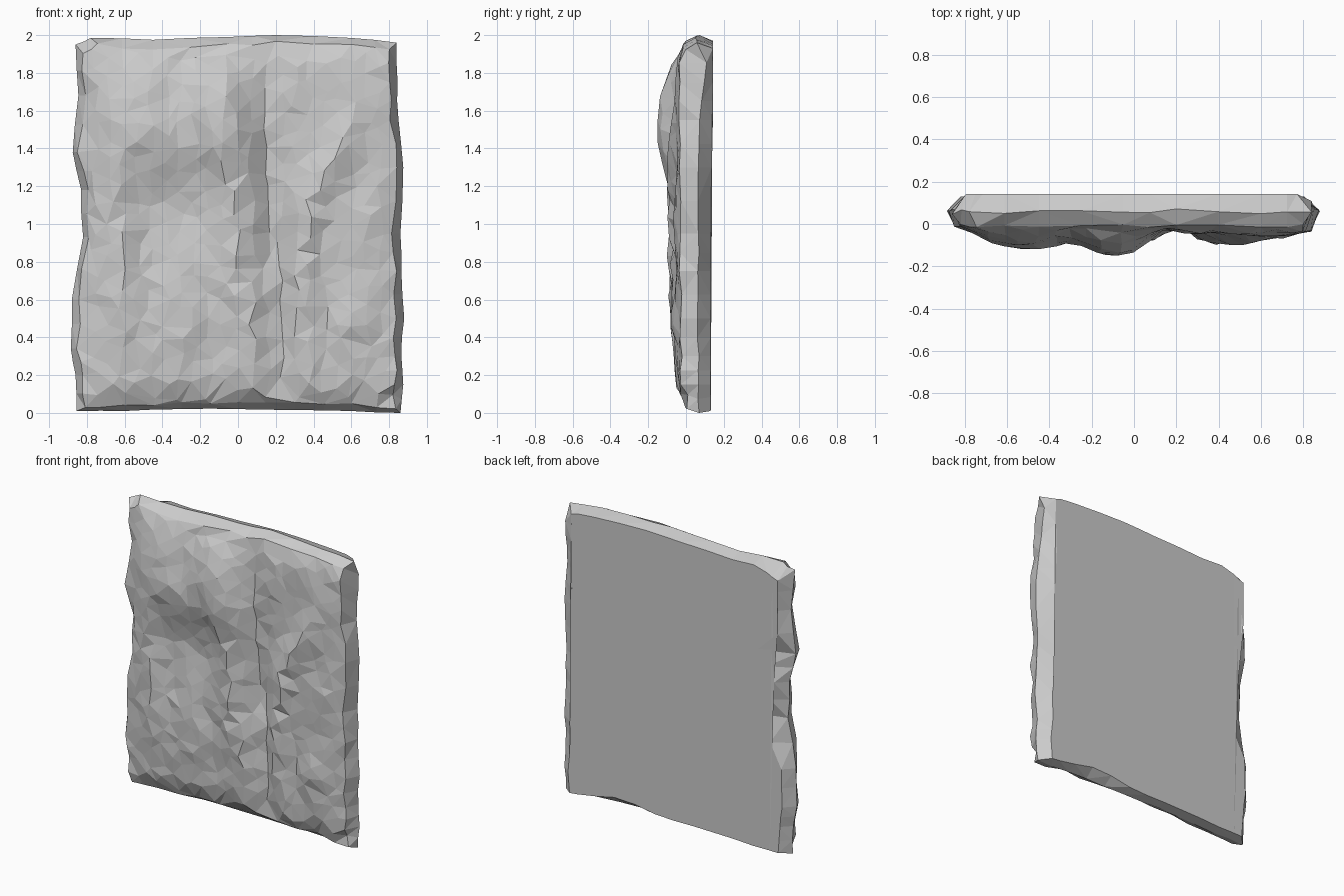
import bpy, bmesh, math, random
from mathutils import Vector
from mathutils.geometry import delaunay_2d_cdt

random.seed(5)
cube = bpy.data.objects.get("Cube")
if cube:
    bpy.data.objects.remove(cube, do_unlink=True)

# Outline of the slab, anticlockwise from the lower corner (x, z)
bottom = [(-.855, .01), (-.6, .01), (-.3, .02), (0, .02), (.3, .015), (.6, .01)]
right = [(.86, 0), (.875, .15), (.865, .3), (.88, .5), (.865, .75), (.86, .95),
         (.875, 1.3), (.85, 1.55), (.845, 1.75)]
top = [(.84, 1.96), (.6, 1.985), (.2, 2), (-.05, 1.99), (-.45, 1.975), (-.78, 1.985)]
left = [(-.86, 1.95), (-.845, 1.68), (-.875, 1.38), (-.83, 1.18), (-.82, .93),
        (-.88, .6), (-.885, .34), (-.86, .2)]

# Bulges, ridges and grooves: x, z, width, height, relief, slant
RELIEF = [
    (-.52, 1.53, .13, .2, .085, 0),    # upper bulge
    (-.3, 1.45, .12, .12, .04, 0),     # saddle
    (-.08, 1.57, .12, .23, .105, -.2), # highest bulge
    (-.61, .75, .06, .4, .055, -.05),  # outer ridge
    (-.72, 1.0, .08, .7, .015, 0),     # outer shoulder
    (-.33, .5, .12, .24, .05, .1),     # lower mound
    (.0, .8, .08, .5, .07, -.12),      # middle ridge
    (.2, .85, .05, .7, -.045, -.06),   # long groove
    (.36, .85, .06, .26, .065, .1),    # steep ridge
    (.51, 1.33, .07, .18, .06, .5),    # slanted ridge
    (.34, .35, .06, .2, .035, -.25),   # lower ridge
    (.6, .48, .09, .16, .045, 0),      # lower bulge
    (.63, 1.0, .1, .18, .035, 0),      # middle bulge
    (.56, 1.72, .08, .16, .03, 0),     # upper ridge
    (.3, 1.7, .12, .15, .015, 0),      # small upper bulge
    (.75, 1.3, .06, .5, .015, 0),      # edge ridge
    (-.35, 1.08, .16, .12, -.015, 0),  # recess
    (-.24, 1.89, .07, .05, -.04, 0),   # pit
]


def jitter(amount):
    return random.uniform(-amount, amount)


def dip(value, centre, width):
    return math.exp(-((value - centre) / width) ** 2)


def subdivided(points):
    """Add a slightly displaced midpoint to each outline edge."""
    ring = []
    for a, b in zip(points, points[1:] + points[:1]):
        ring.append(Vector(a))
        ring.append((Vector(a) + Vector(b)) / 2 + Vector((jitter(.005), jitter(.003))))
    return ring


def inset(p, side, low, high):
    """Pull an outline point inwards."""
    x, z = p
    if abs(x) > .77:
        x -= math.copysign(side, x)
    if z < .1:
        z += low
    elif z > 1.9:
        z -= high
    return Vector((x, z))


def rim_depth(x, z):
    """Depth of the front rim, varying from side to side."""
    if z > 1.9:
        return -.01
    if z < .1:
        return .005
    return -.005 - .012 * (1 + math.copysign(1, x))


def front_depth(x, z):
    """Depth of the carved front at a point."""
    y = -.028
    for cx, cz, w, h, amount, slant in RELIEF:
        dx = (x - cx - slant * (z - cz)) / w
        dz = (z - cz) / h
        y -= amount * math.exp(-(dx * dx + dz * dz) / 2)
    y = max(-.15, y + jitter(.007))
    gap = min(.85 - abs(x), z - .03, 1.97 - z)
    t = min(1, max(0, gap / .12))
    return y * t + rim_depth(x, z) * (1 - t)


def middle_depth(x, z):
    """Depth of the outermost ridge round the sides."""
    if z > 1.9:
        return .06 + jitter(.015)
    lift = max(0, z - 1.5) * .12 if x > 0 else 0
    return .065 + lift + jitter(.006)


def back_point(p):
    """Corner of the back, with chips in one side and the bottom."""
    side = .065 + (.05 * dip(p.y, 1, .6) if p.x > 0 else 0)
    q = inset(p, side, .01 + .05 * dip(p.x, .4, .2), .06 if p.x < -.7 else .03)
    if q.x < -.7:
        q.x += .18 * dip(q.y, 1.36, .09) + .17 * dip(q.y, .9, .13)
    y = .131 + .011 * min(1, max(0, (q.y - 1.1) / .4))
    return q.x, y, q.y


outline = subdivided(bottom + right + top + left)
n = len(outline)
front_ring = [inset(p, .035 + jitter(.012), .03 + jitter(.012), .04 + jitter(.015))
              for p in outline]

# Scattered points across the front, drawn out vertically
points = list(front_ring)
cols, rows = 21, 17
for i in range(cols):
    for j in range(rows):
        x = -.76 + 1.52 * i / (cols - 1) + jitter(.024)
        z = .1 + 1.79 * (j + .5 * (i % 2)) / (rows - .5) + jitter(.033)
        points.append(Vector((x, z)))
coords, _, faces, origins, _, _ = delaunay_2d_cdt(points, [], [list(range(n))], 1, 1e-5)

# Carved front
bm = bmesh.new()
rim = {}
verts = []
for p, origin in zip(coords, origins):
    ids = [k for k in origin if k < n]
    y = rim_depth(*p) + jitter(.01) if ids else front_depth(*p)
    v = bm.verts.new((p.x, y, p.y))
    verts.append(v)
    for k in ids:
        rim[k] = v
for f in faces:
    bm.faces.new([verts[k] for k in f])

# Bevelled sides and flat back
middle = [bm.verts.new((p.x, middle_depth(*p), p.y)) for p in outline]
back = [bm.verts.new(back_point(p)) for p in outline]
for k in range(n):
    m = (k + 1) % n
    bm.faces.new((rim[k], rim[m], middle[m], middle[k]))
    bm.faces.new((middle[k], middle[m], back[m], back[k]))
bm.faces.new(back)
bmesh.ops.triangulate(bm, faces=bm.faces[:])
bmesh.ops.recalc_face_normals(bm, faces=bm.faces[:])

mesh = bpy.data.meshes.new("rock_slab")
bm.to_mesh(mesh)
bm.free()
slab = bpy.data.objects.new("rock_slab", mesh)
bpy.context.collection.objects.link(slab)

# Plain grey stone
stone = bpy.data.materials.new("grey_stone")
stone.use_nodes = True
grey = (.6, .6, .6, 1)
stone.diffuse_color = grey
stone.node_tree.nodes["Principled BSDF"].inputs["Base Color"].default_value = grey
mesh.materials.append(stone)
